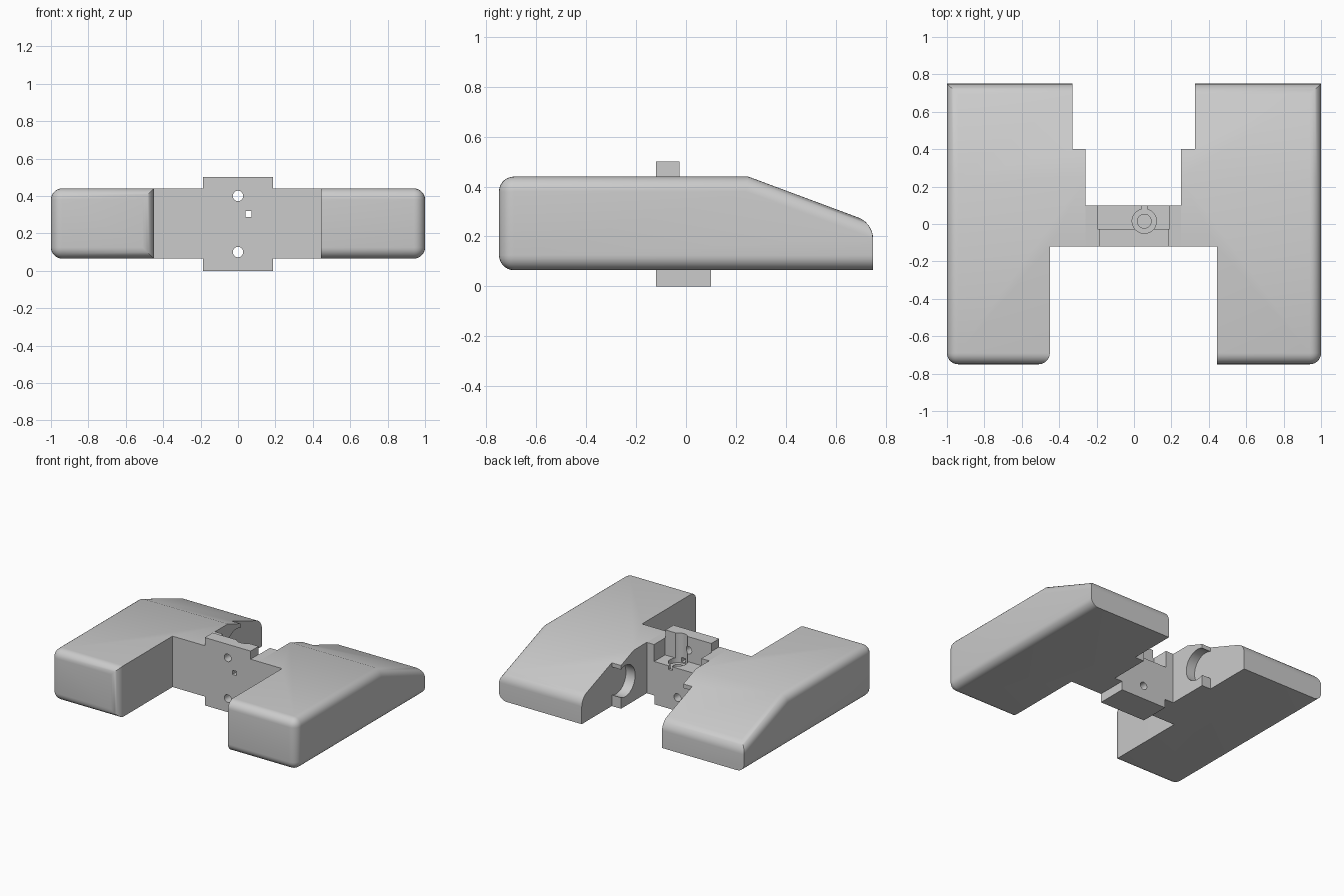
import bpy, bmesh, math
from mathutils import Vector, Matrix

cube = bpy.data.objects.get("Cube")
if cube:
    bpy.data.objects.remove(cube, do_unlink=True)

grey = bpy.data.materials.new("light grey")
grey.use_nodes = True
grey.diffuse_color = (0.6, 0.6, 0.6, 1)
grey.node_tree.nodes["Principled BSDF"].inputs["Base Color"].default_value = (0.6, 0.6, 0.6, 1)

BOTTOM, TOP, FRONT, BACK = 0.065, 0.44, -0.75, 0.75
BRIDGE_FRONT, BRIDGE_BACK = -0.12, 0.1


def finish(bm, name):
    bmesh.ops.recalc_face_normals(bm, faces=bm.faces[:])
    mesh = bpy.data.meshes.new(name)
    bm.to_mesh(mesh)
    bm.free()
    mesh.materials.append(grey)
    obj = bpy.data.objects.new(name, mesh)
    bpy.context.collection.objects.link(obj)
    return obj


def extrude(points, offset):
    bm = bmesh.new()
    face = bm.faces.new([bm.verts.new(p) for p in points])
    new = bmesh.ops.extrude_face_region(bm, geom=[face])["geom"]
    bmesh.ops.translate(bm, vec=offset, verts=[v for v in new if isinstance(v, bmesh.types.BMVert)])
    bmesh.ops.recalc_face_normals(bm, faces=bm.faces[:])
    return bm


def box(name, low, high):
    bm = bmesh.new()
    size, mid = Vector(high) - Vector(low), (Vector(high) + Vector(low)) / 2
    bmesh.ops.create_cube(bm, size=1, matrix=Matrix.Translation(mid) @ Matrix.Diagonal((*size, 1)))
    return finish(bm, name)


def rod(name, centre, axis, radius, length):
    bm = bmesh.new()
    turn = Vector((0, 0, 1)).rotation_difference(Vector(axis)).to_matrix().to_4x4()
    bmesh.ops.create_cone(bm, cap_ends=True, segments=40, radius1=radius, radius2=radius,
                          depth=length, matrix=Matrix.Translation(centre) @ turn)
    return finish(bm, name)


def activate(obj):
    bpy.ops.object.select_all(action='DESELECT')
    obj.select_set(True)
    bpy.context.view_layer.objects.active = obj


def cut(obj, cutters):
    activate(obj)
    for cutter in cutters:
        mod = obj.modifiers.new("cut", 'BOOLEAN')
        mod.operation, mod.solver, mod.object = 'DIFFERENCE', 'EXACT', cutter
        bpy.ops.object.modifier_apply(modifier=mod.name)
        bpy.data.objects.remove(cutter, do_unlink=True)


def smooth(obj):
    activate(obj)
    bpy.ops.object.shade_smooth_by_angle(angle=math.radians(30))


def make_pod(name, side, inner, rear, step, round_inner):
    # stepped plan, sloped at the rear
    plan = [(1, FRONT), (1, BACK), (rear, BACK), (rear, 0.4), (step, 0.4),
            (step, BRIDGE_FRONT), (inner, BRIDGE_FRONT), (inner, FRONT)]
    bm = extrude([(side * x, y, BOTTOM) for x, y in plan], (0, 0, TOP - BOTTOM))
    cut_edges = bmesh.ops.bisect_plane(bm, geom=bm.verts[:] + bm.edges[:] + bm.faces[:],
                                       plane_co=(0, 0.25, TOP), plane_no=(0, 0.372, 1),
                                       clear_outer=True)["geom_cut"]
    bmesh.ops.holes_fill(bm, edges=[e for e in cut_edges if isinstance(e, bmesh.types.BMEdge)])
    bmesh.ops.recalc_face_normals(bm, faces=bm.faces[:])

    # rounded outer, front and rear top edges
    def rounded(edge):
        a, b = (v.co for v in edge.verts)
        mid, run = (a + b) / 2, b - a
        upright = abs(run.z) > 0.1 and abs(run.y) < 0.01
        at_front, at_back = abs(mid.y - FRONT) < 0.01, abs(mid.y - BACK) < 0.01
        outer = abs(mid.x * side - 1) < 0.01
        if upright:
            return at_front and (outer or round_inner)
        return outer or at_front or (at_back and mid.z > BOTTOM + 0.05)

    bmesh.ops.bevel(bm, geom=[e for e in bm.edges if rounded(e)], offset=0.06,
                    offset_type='OFFSET', segments=7, profile=0.5, affect='EDGES')
    pod = finish(bm, name)

    # round recess open to the rear of the inner step
    depth = rear - step + 0.2
    cut(pod, [rod("recess_cutter", (side * (rear - depth / 2), 0.35, 0.25), (1, 0, 0), 0.115, depth)])
    smooth(pod)


make_pod("right_pod", -1, 0.45, 0.33, 0.258, True)
make_pod("left_pod", 1, 0.443, 0.325, 0.25, False)

# Bridge with a taller central block
block = 0.187
outline = [(-0.258, BOTTOM), (-block, BOTTOM), (-block, 0), (block, 0), (block, BOTTOM), (0.25, BOTTOM),
           (0.25, TOP), (block, TOP), (block, 0.5), (-block, 0.5), (-block, TOP), (-0.258, TOP)]
bridge = finish(extrude([(x, BRIDGE_FRONT, z) for x, z in outline],
                        (0, BRIDGE_BACK - BRIDGE_FRONT, 0)), "bridge")

# Rear pocket, socket, bolt holes and wire slot
FLOOR, SOCKET_X, SOCKET_Y = 0.315, 0.055, 0.015
cut(bridge, [
    box("pocket_cutter", (-0.195, -0.027, FLOOR), (0.19, 0.2, 0.6)),
    rod("socket_cutter", (SOCKET_X, SOCKET_Y, 0.44), (0, 0, 1), 0.065, 0.32),
    rod("shaft_cutter", (SOCKET_X, SOCKET_Y, 0.3), (0, 0, 1), 0.037, 0.3),
    rod("upper_hole_cutter", (0, 0, 0.4), (0, 1, 0), 0.028, 0.5),
    rod("lower_hole_cutter", (0, 0, 0.1), (0, 1, 0), 0.028, 0.5),
    box("slot_cutter", (SOCKET_X - 0.016, -0.2, 0.288), (SOCKET_X + 0.016, 0.2, 0.319)),
])
smooth(bridge)
